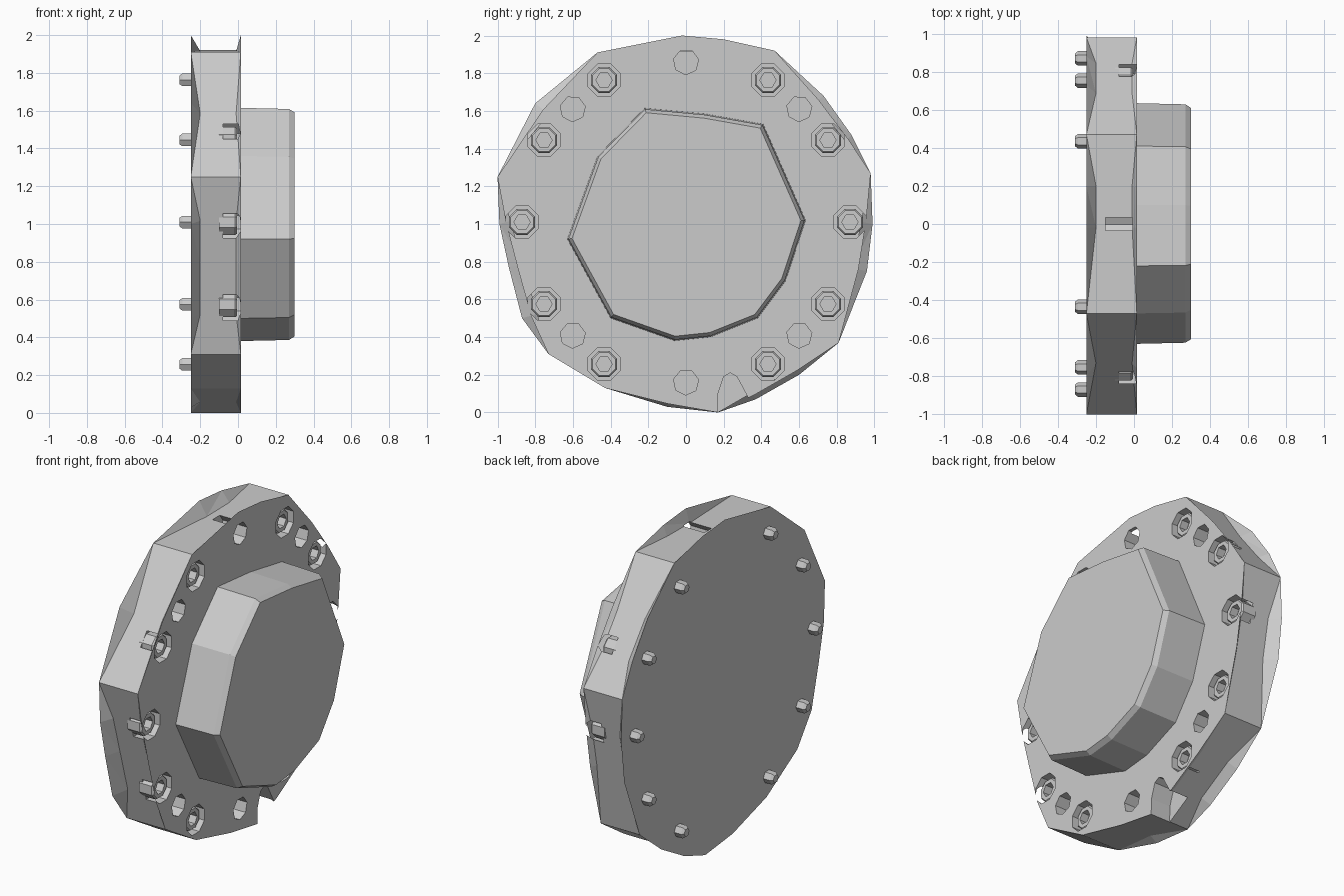
import bpy, bmesh
from math import sin, cos, pi, radians
from mathutils import Vector

cube = bpy.data.objects.get("Cube")
if cube:
    bpy.data.objects.remove(cube, do_unlink=True)

grey = bpy.data.materials.new("plain grey")
grey.use_nodes = True
grey.diffuse_color = (0.6, 0.6, 0.6, 1)
grey.node_tree.nodes["Principled BSDF"].inputs["Base Color"].default_value = (0.6, 0.6, 0.6, 1)

CENTRE = Vector((0, 1.01))


def loft(bm, rings):
    """Closed solid through (x, outline) rings, outlines being (y, z) points."""
    rows = [[bm.verts.new((x, p[0], p[1])) for p in pts] for x, pts in rings]
    n = len(rows[0])
    for a, b in zip(rows, rows[1:]):
        for i in range(n):
            j = (i + 1) % n
            bm.faces.new((a[i], a[j], b[j], b[i]))
    bm.faces.new(rows[0])
    bm.faces.new(rows[-1])


def ngon(centre, r, sides, turn=0.0):
    return [centre + r * Vector((cos(2 * pi * i / sides + turn), sin(2 * pi * i / sides + turn)))
            for i in range(sides)]


def polar(r, degrees):
    return CENTRE + r * Vector((cos(radians(degrees)), sin(radians(degrees))))


def make(name, solids):
    """One object from a list of solids, each a list of rings."""
    bm = bmesh.new()
    for rings in solids:
        loft(bm, rings)
    bmesh.ops.recalc_face_normals(bm, faces=bm.faces)
    bmesh.ops.triangulate(bm, faces=[f for f in bm.faces if len(f.verts) == 4])
    mesh = bpy.data.meshes.new(name)
    bm.to_mesh(mesh)
    bm.free()
    mesh.materials.append(grey)
    ob = bpy.data.objects.new(name, mesh)
    bpy.context.collection.objects.link(ob)
    return ob


def carve(ob, solids):
    """Cut solids out of an object and keep the plain result."""
    cutter = make("cutter", solids)
    cutter.hide_render = True
    mod = ob.modifiers.new("carve", 'BOOLEAN')
    mod.operation, mod.solver, mod.object = 'DIFFERENCE', 'EXACT', cutter
    bpy.context.view_layer.update()
    done = ob.evaluated_get(bpy.context.evaluated_depsgraph_get())
    mesh = bpy.data.meshes.new_from_object(done)
    ob.modifiers.clear()
    ob.data = mesh
    bpy.data.objects.remove(cutter, do_unlink=True)


# Flange outline; 1 marks the corners of the broad rim facets
outline = [(-0.02, 2.0, 0), (-0.47, 1.91, 1), (-0.8, 1.64, 0), (-1, 1.25, 1),
           (-0.99, 1.0, 0), (-0.94, 0.77, 0), (-0.87, 0.5, 0), (-0.73, 0.31, 1),
           (-0.43, 0.13, 1), (-0.1, 0.03, 0), (0.17, 0.0, 1), (0.37, 0.07, 0),
           (0.6, 0.2, 0), (0.81, 0.37, 1), (0.96, 0.75, 0), (0.99, 1.0, 0),
           (0.98, 1.27, 1), (0.88, 1.47, 0), (0.73, 1.68, 0), (0.47, 1.92, 1), (0.2, 1.98, 0)]
full = [Vector(p[:2]) for p in outline]
n = len(full)


def flattened(i):
    """Drop an outline point onto the chord between its neighbouring corners."""
    if outline[i][2]:
        return full[i]
    a, b = i, i
    while not outline[a % n][2]:
        a -= 1
    while not outline[b % n][2]:
        b += 1
    p, q = full[a % n], full[b % n]
    d = (q - p).normalized()
    return p + d * (full[i] - p).dot(d)


flat = [flattened(i) for i in range(n)]
front = [f if f.y > 1.9 else f.lerp(c, 0.6) for f, c in zip(full, flat)]
flange = make("flange", [[(-0.25, full), (-0.2, flat), (-0.01, flat), (0.015, front)]])

# Counterbores, blind holes and the bottom notch
bolt_angles = [a for a in range(0, 360, 30) if a not in (90, 270)]
bolts = [polar(0.87, a) for a in bolt_angles]
cuts = [[(x, ngon(c, 0.092, 8, pi / 8)) for x in (-0.08, 0.1)] for c in bolts]
cuts += [[(x, ngon(polar(0.85, a), 0.068, 7, 0.2)) for x in (-0.15, 0.1)]
         for a in (45, 90, 135, 225, 270, 315)]
notch = [(0.165, -0.1), (0.17, 0.1), (0.2, 0.19), (0.235, 0.21), (0.27, 0.19), (0.34, 0.06), (0.37, -0.1)]
cuts.append([(x, notch) for x in (-0.12, 0.1)])
carve(flange, cuts)

# Bolt heads with hexagonal sockets
heads = make("bolt_heads", [[(-0.1, ngon(c, 0.074, 8, pi / 8)), (-0.015, ngon(c, 0.074, 8, pi / 8)),
                             (-0.005, ngon(c, 0.066, 8, pi / 8))] for c in bolts])
carve(heads, [[(x, ngon(c, 0.043, 6)) for x in (-0.055, 0.05)] for c in bolts])

# Bolt ends poking out of the rear face
make("bolt_ends", [[(-0.24, ngon(c, 0.038, 6)), (-0.295, ngon(c, 0.038, 6)),
                    (-0.31, ngon(c, 0.026, 6))] for c in bolts])

# Faceted central boss
boss = [Vector(p) for p in ((-0.22, 1.615), (0.1, 1.585), (0.41, 1.53), (0.635, 1.02), (0.53, 0.7),
                            (0.38, 0.5), (0.13, 0.4), (-0.06, 0.38), (-0.4, 0.5), (-0.63, 0.92),
                            (-0.47, 1.36))]
mid = Vector((0, 1))
cap = [mid.lerp(p, 0.96) for p in boss]
make("boss", [[(0.0, boss), (0.27, [mid.lerp(p, 0.99) for p in boss]), (0.3, cap)]])
